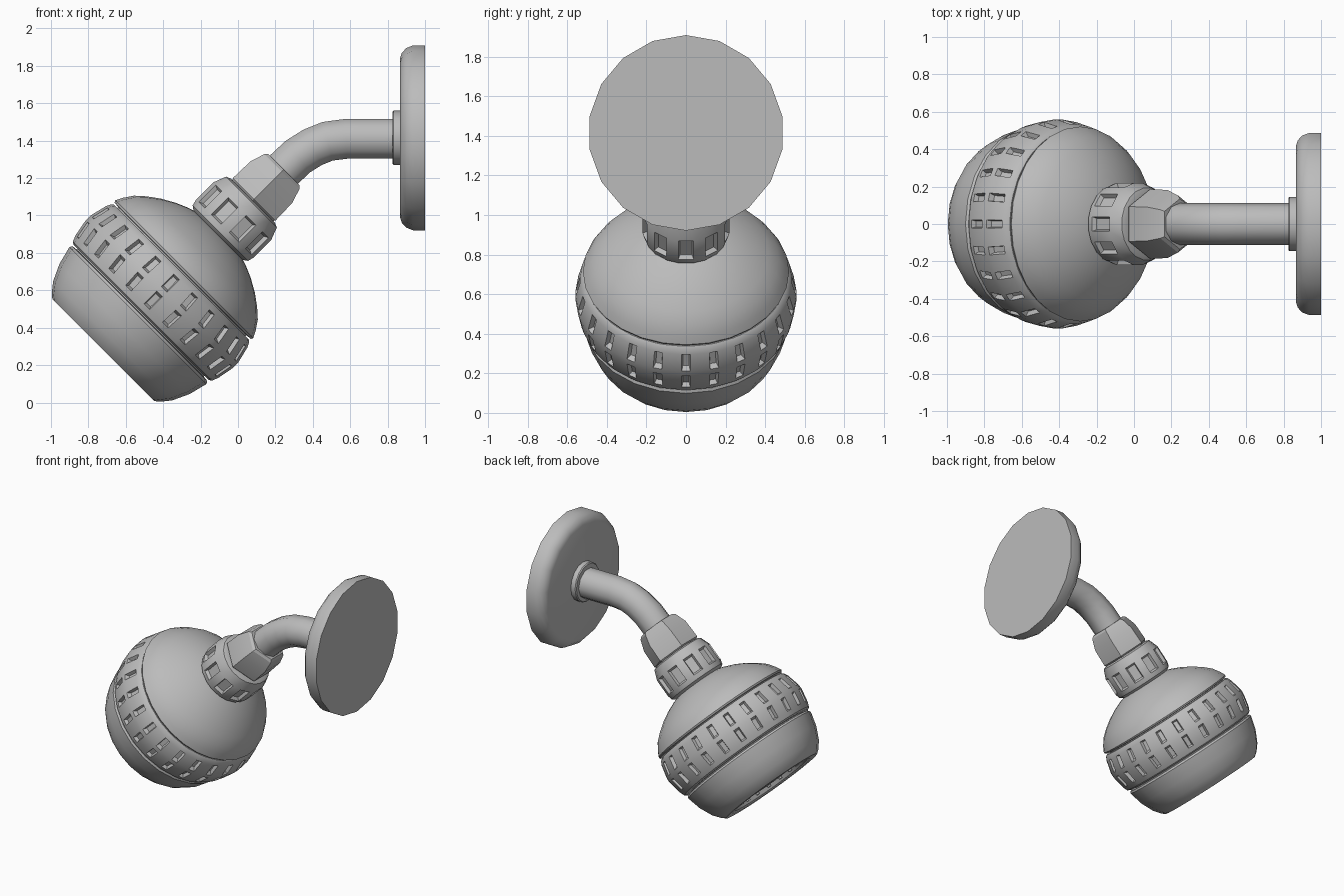
import bpy, bmesh, math
from mathutils import Matrix, Vector

cube = bpy.data.objects.get("Cube")
if cube:
    bpy.data.objects.remove(cube, do_unlink=True)

grey = bpy.data.materials.new("satin_grey")
grey.use_nodes = True
GREY = (0.5, 0.5, 0.5, 1)
grey.diffuse_color = GREY
bsdf = next(n for n in grey.node_tree.nodes if n.type == 'BSDF_PRINCIPLED')
bsdf.inputs["Base Color"].default_value = GREY

# Head axis tilts 45 degrees; flange axis runs along x
HEAD = Matrix.Translation((-0.72, 0, 0.28)) @ Matrix.Rotation(math.radians(45), 4, 'Y')
WALL = Matrix.Translation((0, 0, 1.415)) @ Matrix.Rotation(math.radians(90), 4, 'Y')


def finish(ob, angle):
    bpy.ops.object.select_all(action='DESELECT')
    ob.select_set(True)
    bpy.context.view_layer.objects.active = ob
    bpy.ops.object.shade_smooth_by_angle(angle=math.radians(angle))


def even(count, phase=0):
    return [phase + 360 * i / count for i in range(count)]


def paired(count, half_width):
    """Angles in pairs, so every even column is a narrow slot column."""
    return [a + s * half_width for a in even(count) for s in (-1, 1)]


def lathe(name, profile, angles, frame, slot_rows=(), depth=0, taper=1, smooth=35):
    """Revolve (height, radius) points; slot_rows sink the even columns."""
    bm = bmesh.new()
    rings = []
    for a in angles:
        c, s = math.cos(math.radians(a)), math.sin(math.radians(a))
        rings.append([bm.verts.new((r * c, r * s, h)) for h, r in profile])
    slots = []
    for i, ring in enumerate(rings):
        nxt = rings[(i + 1) % len(rings)]
        for j in range(len(profile) - 1):
            f = bm.faces.new((ring[j], nxt[j], nxt[j + 1], ring[j + 1]))
            if j in slot_rows and i % 2 == 0:
                slots.append(f)
    bmesh.ops.remove_doubles(bm, verts=bm.verts, dist=1e-5)
    bmesh.ops.recalc_face_normals(bm, faces=bm.faces)
    slots = [f for f in slots if f.is_valid]
    if slots:
        # Inset border keeps the slots apart, then the floor is sunk inward
        bmesh.ops.inset_individual(bm, faces=slots, thickness=0.004)
        for f in slots:
            mid = f.calc_center_median()
            inward = -Vector((mid.x, mid.y, 0)).normalized() * depth
            for v in f.verts:
                v.co = mid + (v.co - mid) * taper + inward
    mesh = bpy.data.meshes.new(name)
    bm.to_mesh(mesh)
    bm.free()
    mesh.materials.append(grey)
    ob = bpy.data.objects.new(name, mesh)
    bpy.context.collection.objects.link(ob)
    ob.matrix_world = frame
    finish(ob, smooth)
    return ob


# Lower bowl with a recessed spray face
lathe("spray_bowl", [(0.05, 0), (0.05, 0.13), (0.03, 0.14), (0.03, 0.19), (0.05, 0.2),
                     (0.05, 0.29), (0.01, 0.31), (0, 0.33), (0, 0.385), (0.02, 0.41),
                     (0.07, 0.45), (0.16, 0.492), (0.262, 0.518), (0.276, 0.51),
                     (0.28, 0.48), (0.32, 0.48)], even(24), HEAD)

# Spray nozzles around the recessed face
for i, a in enumerate(even(16)):
    spot = Matrix.Rotation(math.radians(a), 4, 'Z') @ Matrix.Translation((0.25, 0, 0))
    lathe(f"nozzle_{i + 1}", [(0.02, 0), (0.02, 0.014), (0.06, 0.018)], even(8), HEAD @ spot)

# Grip ring with two rows of slots
lathe("grip_ring", [(0.285, 0.48), (0.285, 0.51), (0.295, 0.526), (0.33, 0.54),
                    (0.425, 0.558), (0.46, 0.558), (0.555, 0.535), (0.58, 0.522),
                    (0.59, 0.51), (0.59, 0.48)],
      paired(24, 2.3), HEAD, slot_rows=(3, 5), depth=0.025, taper=0.8)

# Upper dome
lathe("upper_dome", [(0.56, 0.48), (0.597, 0.485), (0.6, 0.515), (0.612, 0.521),
                     (0.65, 0.502), (0.7, 0.468), (0.745, 0.418), (0.79, 0.356),
                     (0.83, 0.285), (0.86, 0.215), (0.88, 0.15), (0.9, 0)], even(28), HEAD)

# Fluted swivel collar
lathe("swivel_collar", [(0.86, 0.1), (0.865, 0.185), (0.885, 0.213), (0.92, 0.222),
                        (1.05, 0.222), (1.12, 0.195), (1.13, 0.17), (1.13, 0.08)],
      paired(10, 10), HEAD, slot_rows=(3,), depth=0.022, taper=0.85)

# Hex nut
lathe("hex_nut", [(1.12, 0.08), (1.12, 0.165), (1.14, 0.186), (1.27, 0.182),
                  (1.35, 0.153), (1.365, 0.135), (1.365, 0.09)], even(6, 30), HEAD, smooth=25)

# Bent supply pipe
curve = bpy.data.curves.new("supply_pipe", 'CURVE')
curve.dimensions = '3D'
curve.bevel_depth = 0.112
curve.bevel_resolution = 3
path = [(0.17, 1.17), (0.24, 1.24), (0.32, 1.315), (0.4, 1.365), (0.48, 1.397),
        (0.58, 1.41), (0.85, 1.41)]
spline = curve.splines.new('POLY')
spline.points.add(len(path) - 1)
for p, (x, z) in zip(spline.points, path):
    p.co = (x, 0, z, 1)
curve.materials.append(grey)
pipe = bpy.data.objects.new("supply_pipe", curve)
bpy.context.collection.objects.link(pipe)
bpy.ops.object.select_all(action='DESELECT')
pipe.select_set(True)
bpy.context.view_layer.objects.active = pipe
bpy.ops.object.convert(target='MESH')
finish(bpy.context.object, 40)

# Pipe collar and wall flange
lathe("pipe_collar", [(0.825, 0.1), (0.825, 0.138), (0.832, 0.145), (0.88, 0.145)],
      even(16), WALL)
lathe("wall_flange", [(0.868, 0), (0.866, 0.425), (0.876, 0.455), (0.9, 0.48),
                      (0.935, 0.494), (1, 0.494), (1, 0)], even(18), WALL)
